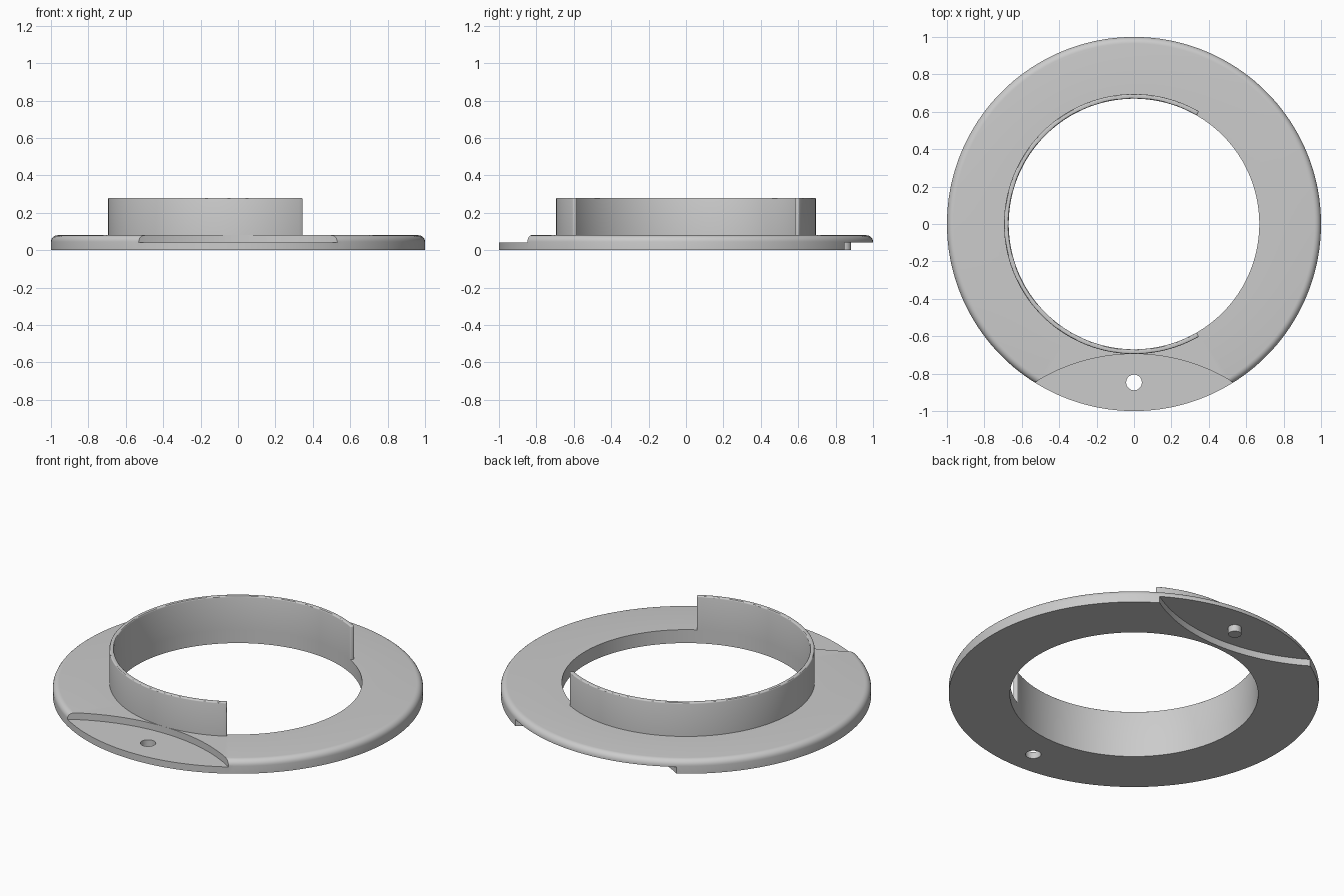
import bpy, bmesh
from math import sin, cos, pi, radians

cube = bpy.data.objects.get("Cube")
if cube:
    bpy.data.objects.remove(cube)

# Main dimensions
OUTER, INNER, WALL = 1.0, 0.67, 0.695
THICK, STEP, TOP = 0.08, 0.04, 0.28
FILLET = 0.035
SEGMENTS = 180

grey = bpy.data.materials.new("grey")
grey.use_nodes = True
grey.diffuse_color = (0.6, 0.6, 0.6, 1)
grey.node_tree.nodes["Principled BSDF"].inputs["Base Color"].default_value = (0.6, 0.6, 0.6, 1)


def finish(name, bm):
    bmesh.ops.recalc_face_normals(bm, faces=bm.faces[:])
    mesh = bpy.data.meshes.new(name)
    bm.to_mesh(mesh)
    bm.free()
    mesh.materials.append(grey)
    obj = bpy.data.objects.new(name, mesh)
    bpy.context.collection.objects.link(obj)
    return obj


def sweep(profile, start, end, steps):
    """Turn a closed (radius, z) profile about the z axis."""
    bm = bmesh.new()
    closed = end - start == 360
    loops = []
    for i in range(steps if closed else steps + 1):
        a = radians(start + (end - start) * i / steps)
        loops.append([bm.verts.new((r * cos(a), r * sin(a), z)) for r, z in profile])
    n = len(profile)
    for i in range(steps):
        a, b = loops[i], loops[(i + 1) % len(loops)]
        for j in range(n):
            k = (j + 1) % n
            bm.faces.new((a[j], b[j], b[k], a[k]))
    if not closed:
        bm.faces.new(loops[0])
        bm.faces.new(loops[-1])
    return bm


def disc(name, radius, y, z0, z1, sides):
    bm = bmesh.new()
    bmesh.ops.create_cone(bm, cap_ends=True, segments=sides, radius1=radius,
                          radius2=radius, depth=z1 - z0)
    bmesh.ops.translate(bm, verts=bm.verts[:], vec=(0, y, (z0 + z1) / 2))
    return finish(name, bm)


def smooth(obj):
    bpy.ops.object.select_all(action="DESELECT")
    bpy.context.view_layer.objects.active = obj
    obj.select_set(True)
    bpy.ops.object.shade_smooth_by_angle(angle=radians(30))


# Flat ring with a rounded top outer edge
arc = [(OUTER - FILLET + FILLET * cos(t * pi / 12), THICK - FILLET + FILLET * sin(t * pi / 12))
       for t in range(7)]
ring = finish("base_ring", sweep([(INNER, 0), (OUTER, 0)] + arc + [(INNER, THICK)],
                                 0, 360, SEGMENTS))

# Half-thickness laps at front (upper side) and back (lower side), plus the pin hole
offset = OUTER + WALL
cutters = [disc("front_lap_cutter", OUTER, -offset, STEP, 0.2, SEGMENTS),
           disc("back_lap_cutter", OUTER, offset, -0.1, STEP, SEGMENTS),
           disc("pin_hole_cutter", 0.042, -0.847, -0.1, 0.2, 32)]
for cutter in cutters:
    mod = ring.modifiers.new(cutter.name, "BOOLEAN")
    mod.operation = "DIFFERENCE"
    mod.solver = "EXACT"
    mod.object = cutter
bpy.context.view_layer.update()
cut_mesh = bpy.data.meshes.new_from_object(
    ring.evaluated_get(bpy.context.evaluated_depsgraph_get()))
ring.modifiers.clear()
ring.data = cut_mesh
for cutter in cutters:
    bpy.data.objects.remove(cutter)
smooth(ring)

# Upright collar, open on the left side, with softened top and end edges
bm = sweep([(INNER, THICK), (WALL, THICK), (WALL, TOP), (INNER, TOP)], 60, 300, 120)
bmesh.ops.recalc_face_normals(bm, faces=bm.faces[:])
edges = [e for e in bm.edges if e.calc_face_angle() > 1
         and max(v.co.z for v in e.verts) > THICK + 0.01]
bmesh.ops.bevel(bm, geom=edges, offset=0.007, segments=3, profile=0.5, affect="EDGES")
smooth(finish("collar", bm))

# Locating pin under the back lap
smooth(disc("locating_pin", 0.036, 0.847, 0, STEP + 0.01, 32))
